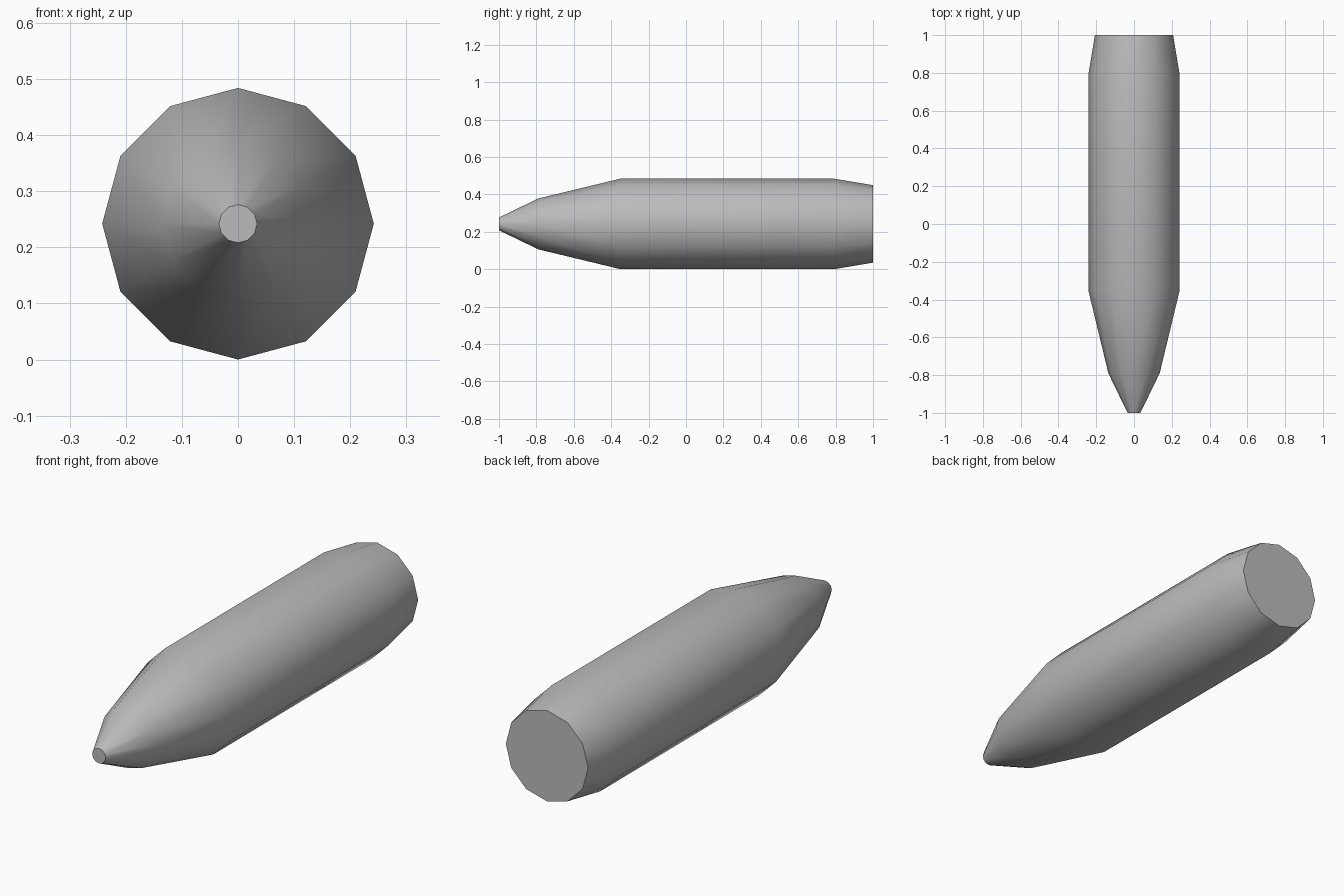
import bpy, bmesh
from math import sin, cos, pi, radians

cube = bpy.data.objects.get("Cube")
if cube:
    bpy.data.objects.remove(cube, do_unlink=True)

SIDES = 12
RADIUS = 0.242
# (y, radius) from the blunt tip to the tapered base
PROFILE = [(-1, 0.034), (-0.79, 0.136), (-0.35, RADIUS), (0.79, RADIUS), (1, 0.207)]

# Plain metal colour
metal = bpy.data.materials.new("grey_metal")
metal.use_nodes = True
grey = (0.5, 0.5, 0.5, 1)
metal.diffuse_color = grey
metal.node_tree.nodes["Principled BSDF"].inputs["Base Color"].default_value = grey


def ring(bm, y, r):
    steps = [2 * pi * i / SIDES for i in range(SIDES)]
    return [bm.verts.new((r * sin(a), y, RADIUS + r * cos(a))) for a in steps]


# Body: rings joined along the profile, closed by flat ends
bm = bmesh.new()
rings = [ring(bm, y, r) for y, r in PROFILE]
for a, b in zip(rings, rings[1:]):
    for i in range(SIDES):
        j = (i + 1) % SIDES
        bm.faces.new((a[i], a[j], b[j], b[i]))
bm.faces.new(rings[0])
bm.faces.new(rings[-1])
bmesh.ops.recalc_face_normals(bm, faces=bm.faces)

mesh = bpy.data.meshes.new("bullet_body")
bm.to_mesh(mesh)
bm.free()
mesh.materials.append(metal)
body = bpy.data.objects.new("bullet_body", mesh)
bpy.context.collection.objects.link(body)

# Smooth sides, crisp end caps
bpy.ops.object.select_all(action='DESELECT')
body.select_set(True)
bpy.context.view_layer.objects.active = body
bpy.ops.object.shade_smooth_by_angle(angle=radians(40))
